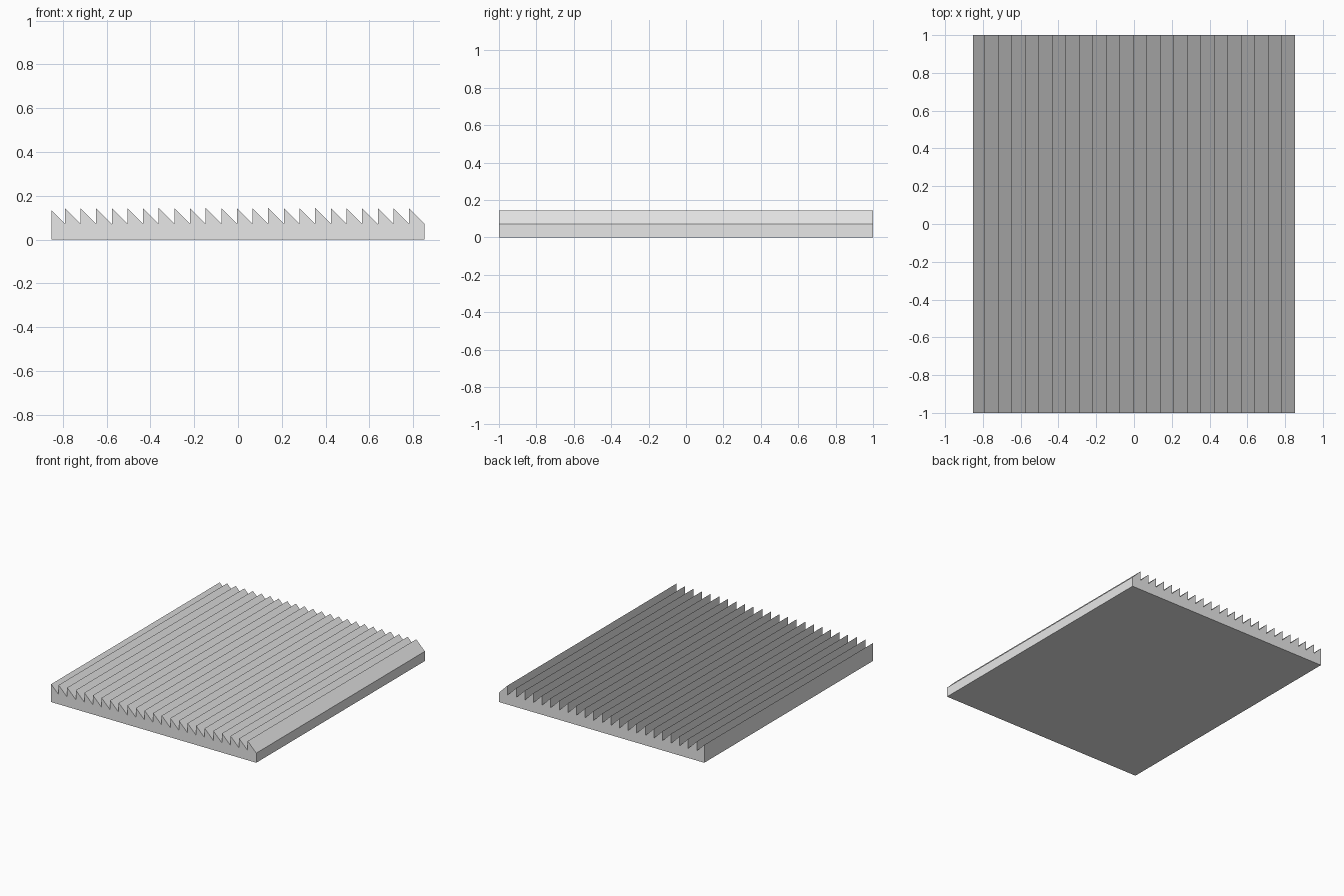
import bpy
import bmesh

cube = bpy.data.objects.get("Cube")
if cube:
    bpy.data.objects.remove(cube, do_unlink=True)

HALF_WIDTH = 0.852
HALF_LENGTH = 1.0
VALLEY = 0.0725     # height of the solid base under the teeth
PITCH = 0.0714      # tooth width, equal to tooth height (45 degree slope)
TEETH = 24          # the leftmost tooth is cut short by the slab edge

# Single flat grey
grey = bpy.data.materials.new("light grey")
grey.use_nodes = True
colour = (0.8, 0.8, 0.8, 1.0)
grey.diffuse_color = colour
grey.node_tree.nodes["Principled BSDF"].inputs["Base Color"].default_value = colour

# Sawtooth outline: base corners, then each tooth from +x towards -x
outline = [(-HALF_WIDTH, 0), (HALF_WIDTH, 0)]
for i in range(TEETH):
    low_x = HALF_WIDTH - i * PITCH
    peak_x = max(low_x - PITCH, -HALF_WIDTH)
    outline.append((low_x, VALLEY))
    outline.append((peak_x, VALLEY + low_x - peak_x))

# Extrude the outline along y into the ridged slab
bm = bmesh.new()
front = bm.faces.new([bm.verts.new((x, -HALF_LENGTH, z)) for x, z in outline])
extruded = bmesh.ops.extrude_face_region(bm, geom=[front], use_keep_orig=True)
back_verts = [v for v in extruded["geom"] if isinstance(v, bmesh.types.BMVert)]
bmesh.ops.translate(bm, vec=(0, 2 * HALF_LENGTH, 0), verts=back_verts)
bmesh.ops.recalc_face_normals(bm, faces=bm.faces)

mesh = bpy.data.meshes.new("ridged_slab")
bm.to_mesh(mesh)
bm.free()
mesh.materials.append(grey)
slab = bpy.data.objects.new("ridged_slab", mesh)
bpy.context.collection.objects.link(slab)
